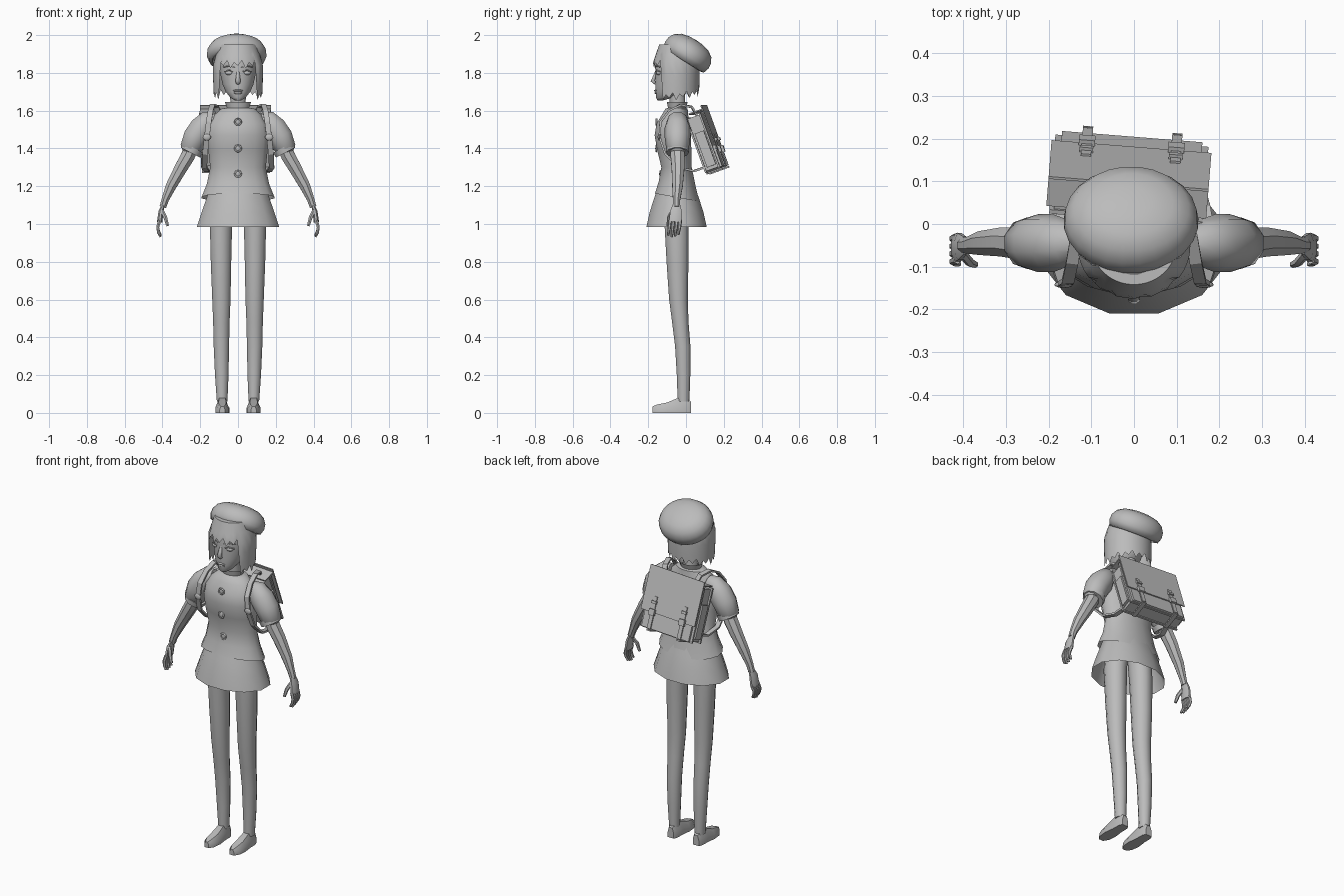
import bpy, bmesh, math
from math import sin, cos, pi, radians
from mathutils import Vector, Matrix

if "Cube" in bpy.data.objects:
    bpy.data.objects.remove(bpy.data.objects["Cube"])

grey = bpy.data.materials.new("plain_grey")
grey.use_nodes = True
grey.diffuse_color = (.5, .5, .5, 1)
grey.node_tree.nodes["Principled BSDF"].inputs["Base Color"].default_value = (.5, .5, .5, 1)


def finish(name, bm, angle=40):
    bmesh.ops.recalc_face_normals(bm, faces=bm.faces)
    mesh = bpy.data.meshes.new(name)
    bm.to_mesh(mesh)
    bm.free()
    mesh.materials.append(grey)
    obj = bpy.data.objects.new(name, mesh)
    bpy.context.collection.objects.link(obj)
    bpy.ops.object.select_all(action='DESELECT')
    obj.select_set(True)
    bpy.context.view_layer.objects.active = obj
    bpy.ops.object.shade_smooth_by_angle(angle=radians(angle))
    return obj


def skin(name, rings, caps=(True, True), angle=40):
    """Bridge a list of closed rings of points."""
    bm = bmesh.new()
    loops = [[bm.verts.new(p) for p in ring] for ring in rings]
    count = len(loops[0])
    for low, high in zip(loops, loops[1:]):
        for i in range(count):
            j = (i + 1) % count
            bm.faces.new((low[i], low[j], high[j], high[i]))
    for loop, wanted in zip((loops[0], loops[-1]), caps):
        if wanted:
            bm.faces.new(loop)
    return finish(name, bm, angle)


def oval(x, y, z, rx, ry, sides=12, tilt=0):
    """Flat ring whose back can dip by tilt."""
    ring = []
    for i in range(sides):
        a = 2 * pi * (i + .5) / sides
        ring.append((x + rx * cos(a), y + ry * sin(a), z - tilt * sin(a)))
    return ring


def tube(name, path, sides=8, flat=1.0, ref=(1, 0, 0), angle=40):
    """Sweep along (x, y, z, radius); flat squashes the section across ref."""
    pts = [Vector(p[:3]) for p in path]
    rings = []
    for i, p in enumerate(pts):
        along = (pts[min(i + 1, len(pts) - 1)] - pts[max(i - 1, 0)]).normalized()
        across = Vector(ref)
        across = (across - along * across.dot(along)).normalized()
        normal = along.cross(across)
        r = path[i][3]
        turn = [2 * pi * (k + .5) / sides for k in range(sides)]
        rings.append([p + across * r * cos(a) + normal * r * flat * sin(a) for a in turn])
    return skin(name, rings, angle=angle)


def box(name, lo, hi, matrix):
    bm = bmesh.new()
    lo, hi = Vector(lo), Vector(hi)
    size = hi - lo
    place = matrix @ Matrix.Translation((lo + hi) / 2) @ Matrix.Diagonal((*size, 1))
    bmesh.ops.create_cube(bm, size=1, matrix=place)
    return finish(name, bm, 20)


def ball(name, centre, radii):
    bm = bmesh.new()
    place = Matrix.Translation(centre) @ Matrix.Diagonal((*radii, 1))
    bmesh.ops.create_uvsphere(bm, u_segments=12, v_segments=8, radius=1, matrix=place)
    return finish(name, bm, 60)


def mirror(path, s):
    return [(s * p[0], *p[1:]) for p in path]


# Legs, shoes, sleeves, arms, hands and shoulder straps, one of each per side
leg = [(1.12, .08, -.05, .06, .07), (1, .09, -.05, .061, .066), (.8, .09, -.045, .056, .06),
       (.6, .088, -.04, .05, .051), (.48, .088, -.03, .045, .045), (.35, .088, -.017, .042, .042),
       (.2, .086, -.013, .037, .037), (.06, .084, -.013, .029, .032)]
shoe = [(.026, .02, .06), (.005, .029, .08), (-.045, .03, .078),
        (-.1, .037, .055), (-.15, .032, .045), (-.178, .014, .034)]
sleeve = [(.12, -.045, 1.56, .035), (.155, -.045, 1.55, .055), (.19, -.045, 1.51, .068),
          (.225, -.045, 1.46, .068), (.25, -.045, 1.4, .06), (.255, -.045, 1.38, .042)]
arm = [(.235, -.045, 1.43, .036), (.265, -.045, 1.36, .04), (.3, -.042, 1.3, .037),
       (.355, -.045, 1.2, .03), (.385, -.05, 1.13, .021), (.398, -.05, 1.09, .019)]
palm = [(.396, -.05, 1.1, .022), (.408, -.053, 1.065, .034), (.415, -.056, 1.01, .036)]
thumb = [(.402, -.07, 1.07, .011), (.385, -.09, 1.035, .011), (.372, -.095, .99, .008)]
strap = [(.1, .06, 1.57), (.115, .03, 1.62), (.135, -.03, 1.63), (.145, -.09, 1.6),
         (.155, -.135, 1.54), (.165, -.14, 1.46), (.175, -.11, 1.37), (.178, -.04, 1.3),
         (.165, .04, 1.28), (.14, .13, 1.31)]
for side, s in (("left", 1), ("right", -1)):
    skin(side + "_leg", [oval(s * x, y, z, rx, ry) for z, x, y, rx, ry in leg])
    skin(side + "_shoe", [[(s * .083 + a * w, y, b * h) for a, b in
         ((-1, 0), (1, 0), (1, .5), (.55, 1), (-.55, 1), (-1, .5))] for y, w, h in shoe])
    tube(side + "_sleeve", mirror(sleeve, s), 10)
    tube(side + "_sleeve_cuff", mirror([(.238, -.045, 1.405, .062), (.252, -.045, 1.378, .06)], s), 10)
    tube(side + "_arm", mirror(arm, s), 8)
    tube(side + "_palm", mirror(palm, s), 8, .42, (0, 1, 0))
    tube(side + "_thumb", mirror(thumb, s), 6)
    for n in range(4):
        y = -.03 - .018 * n
        reach = (.012, .004, 0, .008)[n]
        finger = [(.414, y, 1.02, .01), (.425, y - .004, .985, .009),
                  (.422, y - .007, .955 + reach, .008), (.41, y - .01, .932 + reach, .006)]
        tube(side + "_finger", mirror(finger, s), 6)
    tube(side + "_shoulder_strap", mirror([(*p, .02) for p in strap], s), 4, .4, angle=20)
    ball(side + "_strap_buckle", (s * .165, -.142, 1.46), (.022, .008, .018))

# Skirt and blouse: open, flared shells
skin("skirt", [oval(0, -.05, 1.2, .15, .1), oval(0, -.05, 1.13, .175, .125),
               oval(0, -.05, 1.06, .2, .148), oval(0, -.05, .985, .226, .165)], (False, False))
blouse = [(1.14, -.047, .196, .12, .022), (1.21, -.047, .168, .1, .012), (1.3, -.05, .15, .082, 0),
          (1.39, -.062, .16, .092, 0), (1.47, -.07, .166, .098, 0), (1.53, -.068, .155, .09, 0),
          (1.58, -.058, .125, .07, 0), (1.61, -.05, .09, .06, 0), (1.615, -.048, .06, .048, 0),
          (1.645, -.046, .07, .056, 0)]
skin("blouse", [oval(0, y, z, rx, ry, 16, tilt) for z, y, rx, ry, tilt in blouse], (False, False))

# Coat buttons with raised rims
for z, y in ((1.54, -.156), (1.4, -.158), (1.265, -.137)):
    rim = bpy.ops.mesh.primitive_torus_add(location=(0, y, z), rotation=(pi / 2, 0, 0),
        major_segments=14, minor_segments=6, major_radius=.016, minor_radius=.005)
    bpy.context.object.name = "button_rim"
    bpy.context.object.data.materials.append(grey)
    bpy.ops.object.shade_smooth()
    ball("button", (0, y, z), (.015, .005, .015))

# Neck, head and face
tube("neck", [(0, -.04, 1.57, .045), (0, -.045, 1.64, .042), (0, -.05, 1.72, .044)], 12)
head = [(1.655, -.135, .018, .016), (1.668, -.115, .04, .043), (1.7, -.09, .066, .072),
        (1.74, -.072, .083, .092), (1.79, -.065, .094, .098), (1.85, -.06, .1, .105),
        (1.9, -.055, .095, .1), (1.95, -.05, .06, .07)]
skin("head", [oval(0, y, z, rx, ry, 20) for z, y, rx, ry in head], angle=60)
tube("nose", [(0, -.157, 1.81, .007), (0, -.167, 1.78, .011), (0, -.176, 1.757, .015),
              (0, -.163, 1.745, .011)], 8, .8, angle=70)
ball("upper_lip", (0, -.16, 1.706, ), (.026, .009, .006))
ball("lower_lip", (0, -.157, 1.694), (.022, .009, .007))
for s in (1, -1):
    ball("eye", (s * .043, -.142, 1.8), (.025, .016, .013))
    tube("eyelid", mirror([(.018, -.157, 1.803, .003), (.043, -.158, 1.815, .004),
                           (.072, -.137, 1.806, .003)], s), 6)
    tube("eyebrow", mirror([(.018, -.163, 1.828, .003), (.045, -.157, 1.838, .004),
                            (.078, -.133, 1.83, .003)], s), 6)

# Bobbed hair: a shell with a jagged hem, cut short above the face
hair_rings = []
sides = 40
for t in (0, .2, .4, .6, .8, 1):
    ring = []
    for i in range(sides):
        a = 2 * pi * i / sides
        facing = -sin(a)
        fringe = facing > .62
        jag = (0, .03, .012, .04)[i % 4]
        hem = 1.825 + jag if fringe else 1.655 + jag + .02 * max(0, sin(a))
        z = 1.95 + (hem - 1.95) * t
        swell = .098 + .034 * min(1, (1.95 - z) / .1) - .05 * max(0, 1.76 - z)
        ring.append((swell * cos(a), -.052 + (swell - .008) * sin(a), z))
    hair_rings.append(ring)
skin("bobbed_hair", hair_rings, (True, False), 50)

# Beret: a puffed disc tipped towards the back
tip = Matrix.Translation((-.007, -.012, 1.868)) @ Matrix.Rotation(radians(-32), 4, 'X')
puff = [(.8, .02), (.82, -.004), (.93, 0), (1, .03), (.98, .06), (.86, .09),
        (.62, .112), (.3, .122), (.04, .124)]
skin("beret", [[tip @ Vector(p) for p in oval(0, 0, h, .158 * r, .136 * r, 24)]
               for r, h in puff], angle=60)

# Satchel: leaning box with a stiff flap, front pocket and two fastened straps
lean = (Matrix.Translation((-.012, .105, 1.43)) @ Matrix.Rotation(radians(-4.6), 4, 'Z')
        @ Matrix.Rotation(radians(20), 4, 'X'))
box("satchel_body", (-.17, -.038, -.147), (.17, .038, .147), lean)
box("satchel_front_panel", (-.18, -.045, -.155), (.18, -.035, .155), lean)
box("satchel_rear_panel", (-.18, .03, -.155), (.18, .04, .155), lean)
box("satchel_pocket", (-.165, .038, -.15), (.165, .052, -.03), lean)
box("satchel_flap", (-.188, .054, -.06), (.188, .06, .19), lean)
box("satchel_flap_top", (-.188, -.02, .165), (.188, .058, .172), lean)
for x in (-.105, .105):
    box("satchel_strap", (x - .012, .058, -.15), (x + .012, .065, .03), lean)
    box("satchel_strap_base", (x - .012, -.045, -.162), (x + .012, .065, -.154), lean)
    box("satchel_buckle", (x - .019, .06, -.075), (x + .019, .074, -.04), lean)
    box("satchel_strap_loop", (x - .016, .06, -.01), (x + .016, .072, .005), lean)
for s in (1, -1):
    box("satchel_side_pocket", (s * .178 - .008, -.025, -.13), (s * .178 + .008, .025, .06), lean)
